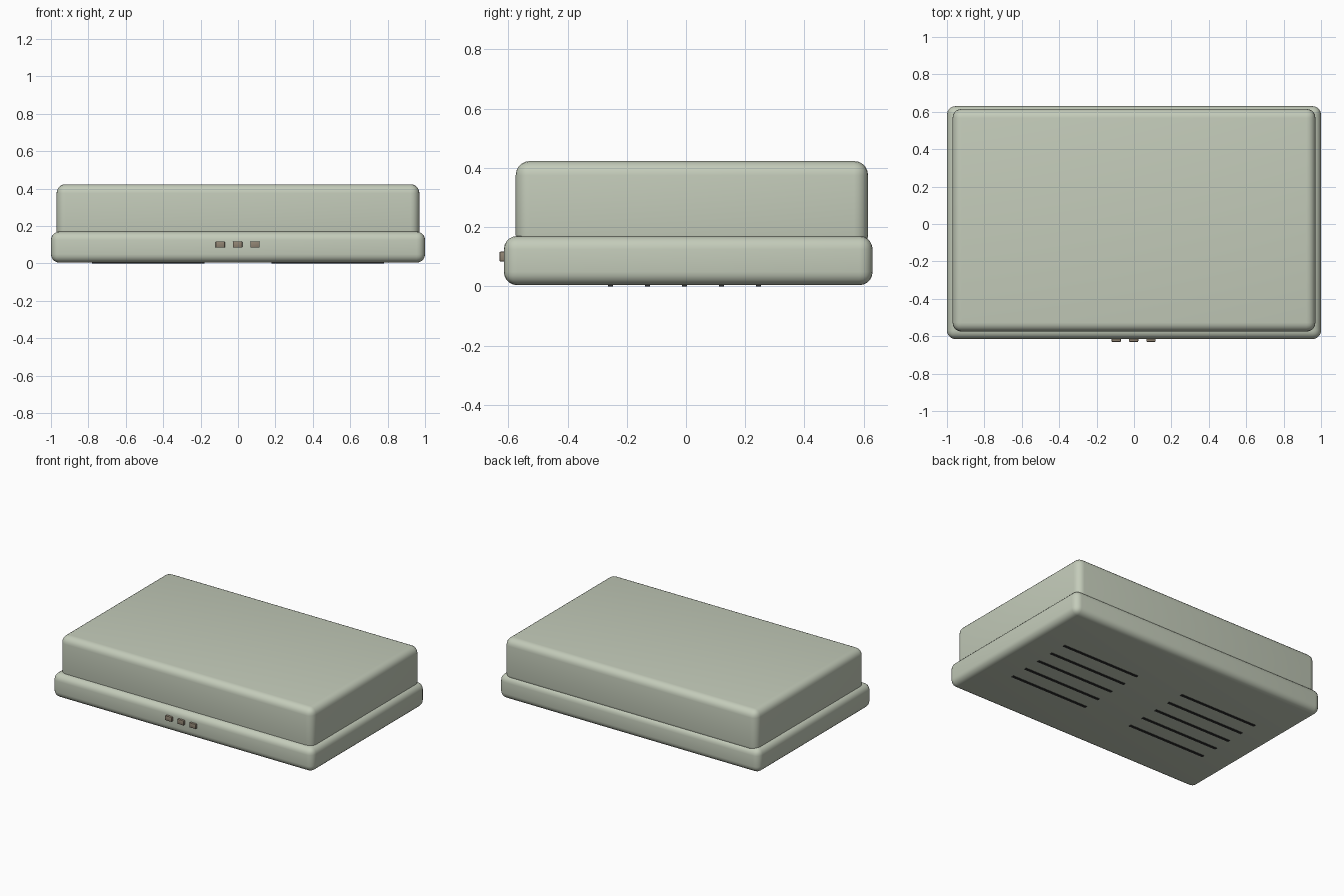
import bpy, bmesh

if "Cube" in bpy.data.objects:
    bpy.data.objects.remove(bpy.data.objects["Cube"])


def material(name, rgb):
    m = bpy.data.materials.new(name)
    m.diffuse_color = (*rgb, 1)
    m.use_nodes = True
    m.node_tree.nodes["Principled BSDF"].inputs["Base Color"].default_value = m.diffuse_color
    return m


def box(name, lo, hi, mat, radius=0.0, segments=4):
    mesh = bpy.data.meshes.new(name)
    bm = bmesh.new()
    bmesh.ops.create_cube(bm, size=1)
    for v in bm.verts:
        v.co = [(a + b) / 2 + c * (b - a) for a, b, c in zip(lo, hi, v.co)]
    if radius:
        bmesh.ops.bevel(bm, geom=bm.edges[:], offset=radius, segments=segments,
                        profile=0.5, affect='EDGES')
    bm.to_mesh(mesh)
    bm.free()
    mesh.materials.append(mat)
    ob = bpy.data.objects.new(name, mesh)
    bpy.context.collection.objects.link(ob)
    if radius:
        bpy.context.view_layer.objects.active = ob
        ob.select_set(True)
        bpy.ops.object.shade_smooth_by_angle()
        ob.select_set(False)
    return ob


shell = material("shell_green", (0.55, 0.60, 0.49))
brown = material("button_brown", (0.28, 0.23, 0.17))
dark = material("vent_dark", (0.03, 0.03, 0.03))

# Lower tray and narrower upper housing
box("base", (-1, -0.615, 0.004), (1, 0.63, 0.17), shell, 0.045, 5)
box("upper_housing", (-0.97, -0.575, 0.125), (0.97, 0.615, 0.423), shell, 0.048, 5)

# Three front buttons
for i in range(3):
    x = (i - 1) * 0.093 - 0.002
    box(f"button_{i + 1}", (x - 0.025, -0.63, 0.084), (x + 0.025, -0.60, 0.117),
        brown, 0.004, 2)

# Two mirrored banks of five underside vents
for side in (-1, 1):
    for i in range(5):
        y = -0.255 + i * 0.125
        x = side * 0.48
        box(f"vent_{'left' if side < 0 else 'right'}_{i + 1}",
            (x - 0.30, y - 0.009, 0), (x + 0.30, y + 0.009, 0.012), dark)
